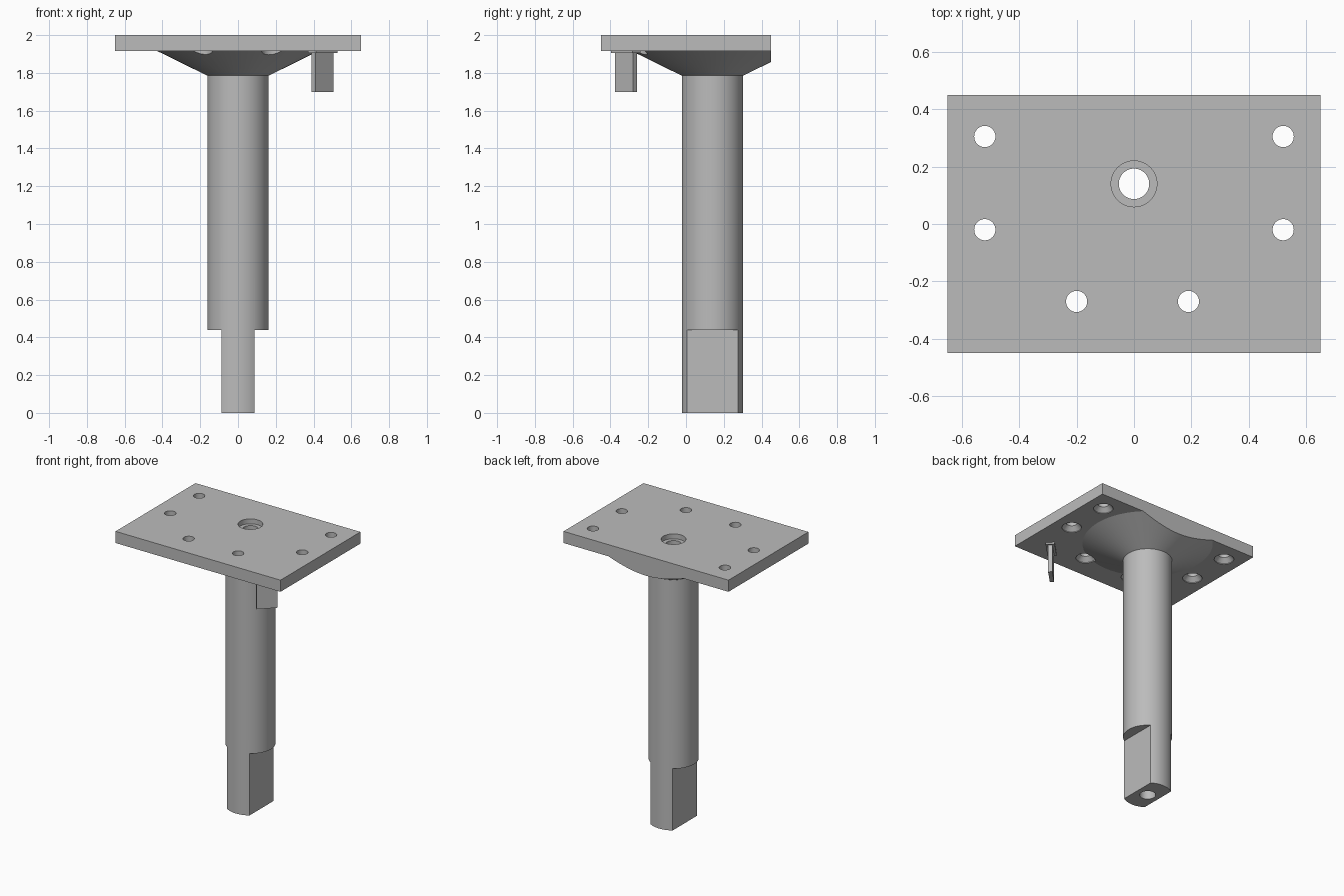
import bpy, bmesh, math
from mathutils import Matrix, Vector

old = bpy.data.objects.get("Cube")
if old:
    bpy.data.objects.remove(old, do_unlink=True)

GREY = (0.5, 0.5, 0.5, 1)
steel = bpy.data.materials.new("plain grey metal")
steel.use_nodes = True
steel.diffuse_color = GREY
steel.node_tree.nodes["Principled BSDF"].inputs["Base Color"].default_value = GREY


def finish(name, bm):
    bmesh.ops.recalc_face_normals(bm, faces=bm.faces)
    mesh = bpy.data.meshes.new(name)
    bm.to_mesh(mesh)
    bm.free()
    mesh.materials.append(steel)
    obj = bpy.data.objects.new(name, mesh)
    bpy.context.collection.objects.link(obj)
    return obj


def box(name, centre, size, turn=0):
    bm = bmesh.new()
    matrix = Matrix.Translation(centre) @ Matrix.Rotation(turn, 4, "Z") @ Matrix.Diagonal((*size, 1))
    bmesh.ops.create_cube(bm, size=1, matrix=matrix)
    return finish(name, bm)


def lathe(name, x, y, profile, sides=64):
    """Solid of revolution from (radius, height) pairs, closed on the axis."""
    bm = bmesh.new()
    rings = []
    for r, z in profile:
        rings.append([bm.verts.new((x + r * math.cos(a), y + r * math.sin(a), z))
                      for a in (2 * math.pi * i / sides for i in range(sides))])
    for low, high in zip(rings, rings[1:]):
        for i in range(sides):
            j = (i + 1) % sides
            bm.faces.new((low[i], low[j], high[j], high[i]))
    bm.faces.new(rings[0])
    bm.faces.new(rings[-1])
    return finish(name, bm)


def cut(obj, cutters):
    bpy.context.view_layer.objects.active = obj
    for c in cutters:
        mod = obj.modifiers.new("cut", "BOOLEAN")
        mod.operation = "DIFFERENCE"
        mod.solver = "EXACT"
        mod.object = c
        bpy.ops.object.modifier_apply(modifier=mod.name)


SHAFT_Y = 0.14
UNDER = 1.917

# Main parts
plate = box("mounting_plate", (0, 0, (UNDER + 2) / 2), (1.3, 0.9, 2 - UNDER))
shaft = lathe("flared_shaft", 0, SHAFT_Y,
              [(0.162, 0), (0.162, 1.785), (0.43, UNDER)])

# Stepped centre bore
bore = lathe("bore_cutter", 0, SHAFT_Y,
             [(0.053, -0.1), (0.053, 1.965), (0.08, 1.965), (0.08, 2.1)])

# Screw holes, countersunk from below
screws = []
for x, y in [(-0.52, 0.305), (0.52, 0.305), (-0.52, -0.02),
             (0.52, -0.02), (-0.2, -0.27), (0.19, -0.27)]:
    screws.append(lathe("screw_cutter", x, y,
                        [(0.065, 1.8), (0.065, UNDER + 0.005),
                         (0.037, UNDER + 0.035), (0.037, 2.1)], 40))

# Two flats on the shaft foot, and the flare trimmed level with the plate's back
flats = [box("flat_cutter", (s * 0.288, SHAFT_Y, 0.17), (0.4, 0.6, 0.54)) for s in (-1, 1)]
trim = box("trim_cutter", (0, 0.7, 1.8), (2, 0.5, 0.6))

cut(plate, [bore] + screws)
cut(shaft, flats + [trim, bore] + screws[-2:])
for c in [bore, trim] + flats + screws:
    bpy.data.objects.remove(c, do_unlink=True)

# Diagonal blade hanging under the front corner, with its thin collar
turn = math.radians(45)
blade = box("hanging_blade", (0.448, -0.318, 1.81), (0.135, 0.028, 0.22), turn)
collar = box("blade_collar", (0.448, -0.318, 1.911), (0.16, 0.06, 0.012), turn)

# Smooth round walls, crisp edges
for obj in (plate, shaft):
    bpy.ops.object.select_all(action="DESELECT")
    obj.select_set(True)
    bpy.context.view_layer.objects.active = obj
    bpy.ops.object.shade_smooth_by_angle(angle=math.radians(25))
